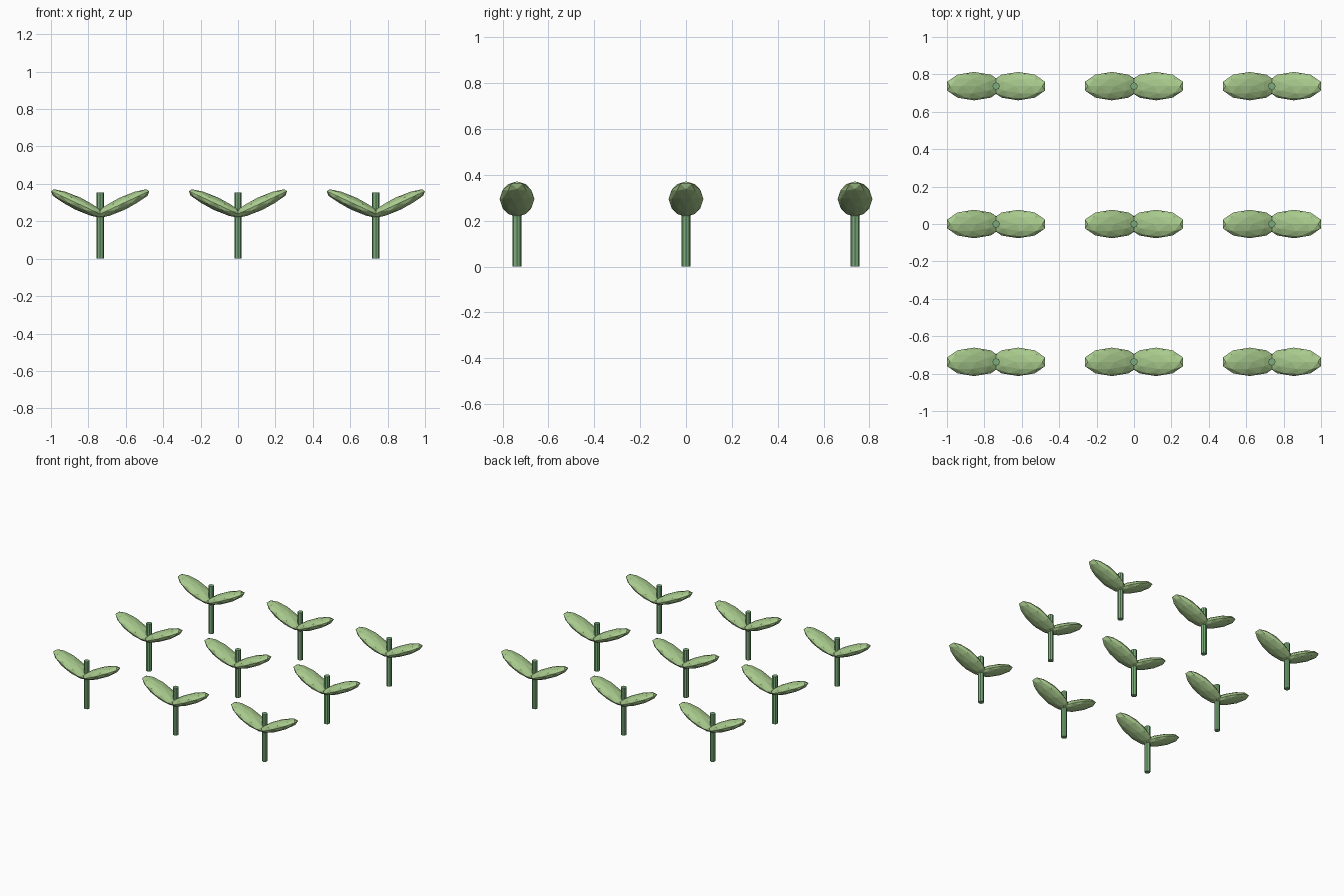
import bpy, math
from mathutils import Matrix

if "Cube" in bpy.data.objects:
    bpy.data.objects.remove(bpy.data.objects["Cube"])

SPACING = 0.737
TILT = math.radians(25)


def material(name, color):
    m = bpy.data.materials.new(name)
    m.diffuse_color = color
    m.use_nodes = True
    m.node_tree.nodes["Principled BSDF"].inputs["Base Color"].default_value = m.diffuse_color
    return m


stem_mat = material("stem_green", (0.20, 0.42, 0.20, 1))
leaf_mat = material("leaf_green", (0.40, 0.60, 0.27, 1))

# Stem mesh: thin eight-sided cylinder
bpy.ops.mesh.primitive_cylinder_add(vertices=8, radius=0.02, depth=0.355, location=(0, 0, 0))
stem = bpy.context.object
stem_mesh = stem.data
stem_mesh.materials.append(stem_mat)
bpy.data.objects.remove(stem)


# Leaf mesh: flattened low-poly ball, tilted upward, mirrored for the left side
def leaf_mesh(side):
    bpy.ops.mesh.primitive_ico_sphere_add(subdivisions=2, radius=1, location=(0, 0, 0))
    ob = bpy.context.object
    me = ob.data
    me.transform(Matrix.Translation((0.118, 0, 0.294))
                 @ Matrix.Rotation(-TILT, 4, 'Y')
                 @ Matrix.Diagonal((0.167, 0.076, 0.035, 1)))
    if side < 0:
        me.transform(Matrix.Rotation(math.pi, 4, 'Z'))
    me.materials.append(leaf_mat)
    bpy.data.objects.remove(ob)
    return me


parts = [("stem", stem_mesh, 0.1775),
         ("leaf_right", leaf_mesh(1), 0),
         ("leaf_left", leaf_mesh(-1), 0)]

# Three by three bed of seedlings
for row in (-1, 0, 1):
    for col in (-1, 0, 1):
        for name, mesh, z in parts:
            ob = bpy.data.objects.new(f"{name}_{row + 1}_{col + 1}", mesh)
            ob.location = (col * SPACING, row * SPACING, z)
            bpy.context.collection.objects.link(ob)
